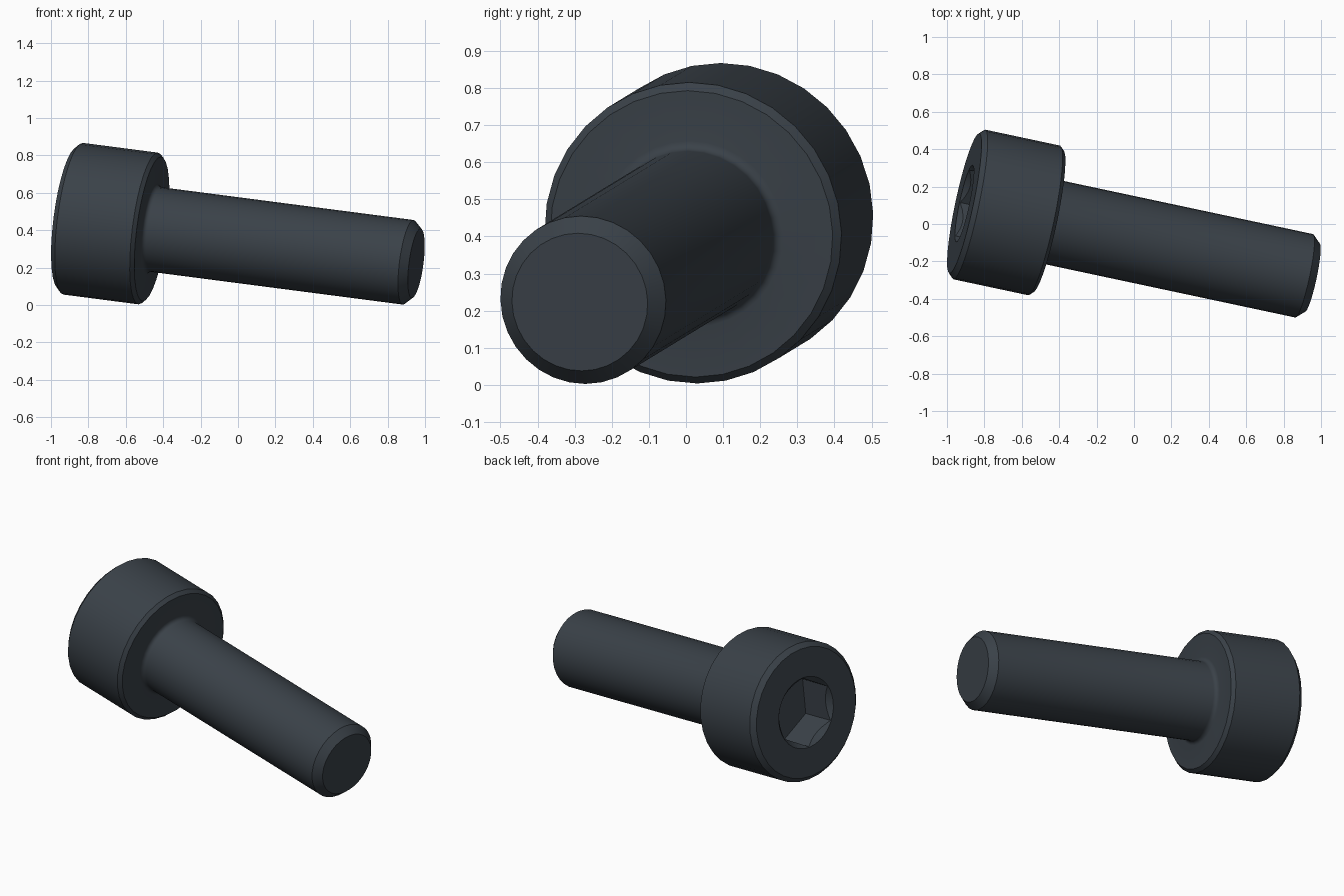
import bpy, bmesh
from math import cos, sin, pi, radians
from mathutils import Matrix, Vector

old = bpy.data.objects.get("Cube")
if old:
    bpy.data.objects.remove(old, do_unlink=True)

# Dark steel material
steel = bpy.data.materials.new("dark steel")
colour = (0.042, 0.053, 0.065, 1)
steel.diffuse_color = colour
steel.use_nodes = True
bsdf = next(n for n in steel.node_tree.nodes if n.type == 'BSDF_PRINCIPLED')
bsdf.inputs["Base Color"].default_value = colour

# Tilted screw frame: local z runs from the socket to the tip, local x points up
axis = Vector((1, -0.213, -0.13)).normalized()
up = (Vector((0, 0, 1)) - axis * axis.z).normalized()
frame = Matrix((up, axis.cross(up), axis)).transposed().to_4x4()
frame.translation = (-0.907, 0.11, 0.465)


def lathe(name, profile, sides):
    """Closed solid of revolution from (radius, distance) pairs."""
    bm = bmesh.new()
    rings = []
    for r, t in profile:
        angles = [2 * pi * i / sides for i in range(sides)]
        rings.append([bm.verts.new(frame @ Vector((r * cos(a), r * sin(a), t))) for a in angles])
    for a, b in zip(rings, rings[1:]):
        for i in range(sides):
            j = (i + 1) % sides
            bm.faces.new((a[i], a[j], b[j], b[i]))
    bm.faces.new(rings[0][::-1])
    bm.faces.new(rings[-1])
    bmesh.ops.recalc_face_normals(bm, faces=bm.faces)
    mesh = bpy.data.meshes.new(name)
    bm.to_mesh(mesh)
    bm.free()
    mesh.materials.append(steel)
    obj = bpy.data.objects.new(name, mesh)
    bpy.context.collection.objects.link(obj)
    return obj


# Chamfered head, filleted neck, shank and chamfered tip
head = [(0.382, 0), (0.409, 0.027), (0.409, 0.44), (0.389, 0.46)]
fillet = 0.025
neck = [(0.228 + fillet * (1 - sin(a)), 0.46 + fillet * (1 - cos(a)))
        for a in (radians(d) for d in (0, 22.5, 45, 67.5, 90))]
tip = [(0.228, 1.873), (0.187, 1.917)]
screw = lathe("cap_screw", head + neck + tip, 32)

# Hexagonal socket and its conical lead-in
socket = lathe("socket_cutter", [(0.207, -0.1), (0.207, 0.21)], 6)
lead_in = lathe("lead_in_cutter", [(0.26, -0.05), (0.17, 0.04)], 32)

bpy.ops.object.select_all(action='DESELECT')
screw.select_set(True)
bpy.context.view_layer.objects.active = screw
for cutter in (socket, lead_in):
    cutter.hide_render = True
    mod = screw.modifiers.new(cutter.name, 'BOOLEAN')
    mod.operation = 'DIFFERENCE'
    mod.solver = 'EXACT'
    mod.object = cutter
    bpy.ops.object.modifier_apply(modifier=mod.name)
    bpy.data.objects.remove(cutter, do_unlink=True)

bpy.ops.object.shade_smooth_by_angle(angle=radians(30))
